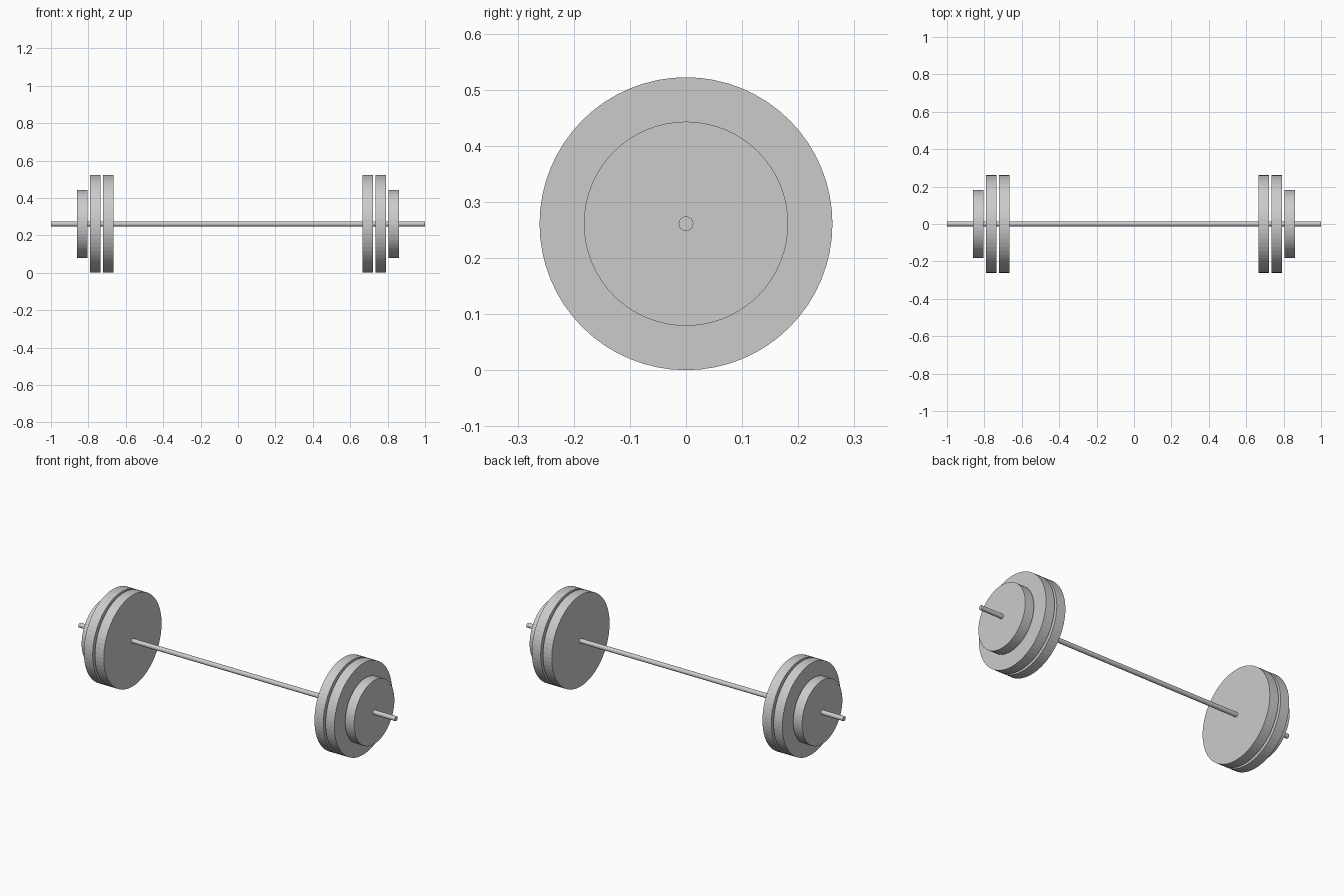
import bpy
from math import pi

cube = bpy.data.objects.get("Cube")
if cube:
    bpy.data.objects.remove(cube, do_unlink=True)

PLATE_RADIUS = 0.261
SMALL_RADIUS = 0.182
BAR_RADIUS = 0.013
THICKNESS = 0.056
SEGMENTS = 64


def disc(name, x, radius, length):
    """Flat-shaded cylinder lying along x at axle height."""
    bpy.ops.mesh.primitive_cylinder_add(
        vertices=SEGMENTS, radius=radius, depth=length,
        location=(x, 0, PLATE_RADIUS), rotation=(0, pi / 2, 0))
    obj = bpy.context.object
    obj.name = name
    return obj


# Bar
disc("bar", 0, BAR_RADIUS, 2)

# Weight plates, mirrored on both ends
plates = [("inner_plate", 0.694, PLATE_RADIUS),
          ("middle_plate", 0.764, PLATE_RADIUS),
          ("outer_plate", 0.833, SMALL_RADIUS)]
for side, sign in (("left", 1), ("right", -1)):
    for name, x, radius in plates:
        disc(f"{side}_{name}", sign * x, radius, THICKNESS)
